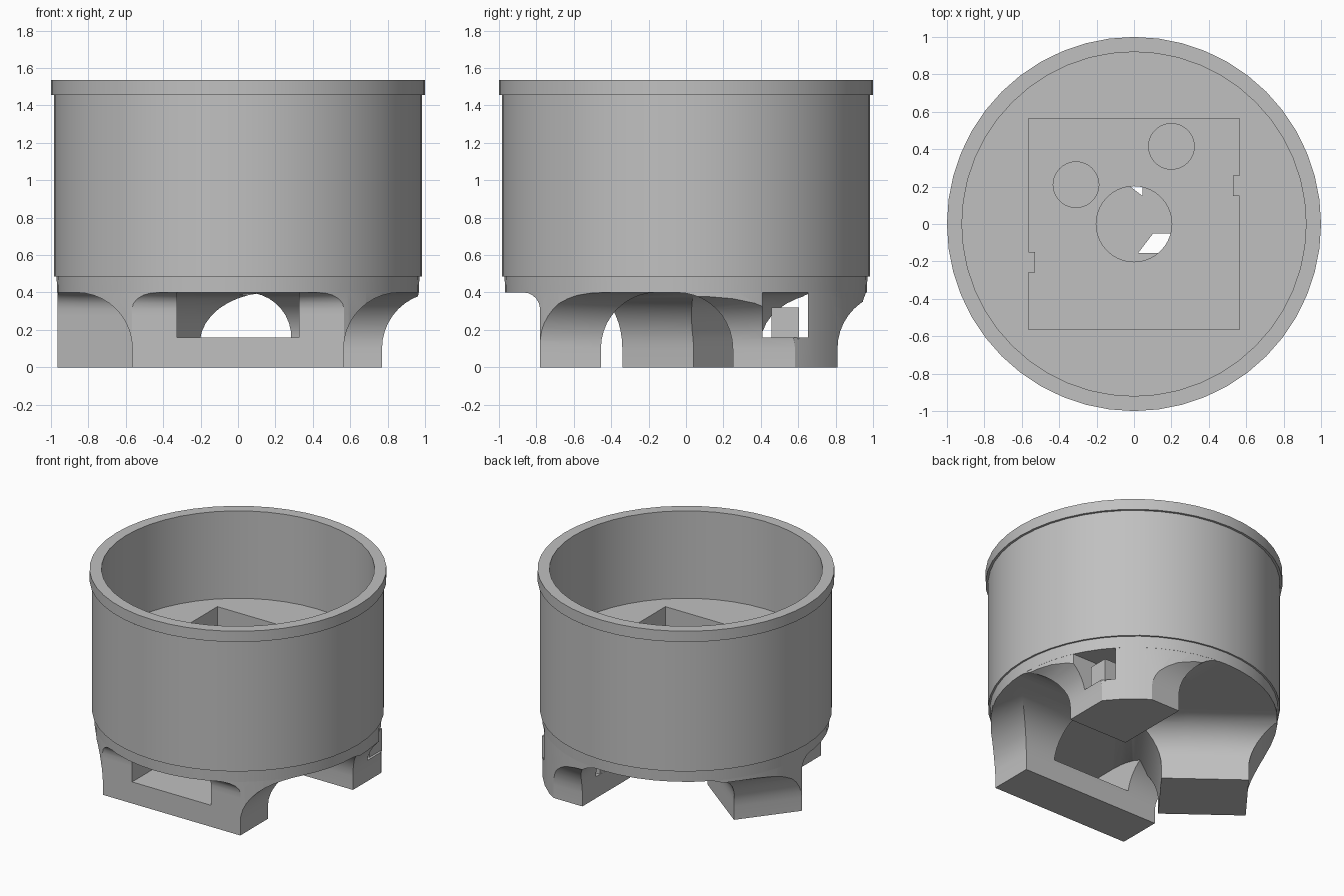
import bpy, bmesh
from math import sin, cos, pi, radians, sqrt
from mathutils import Matrix

cube = bpy.data.objects.get("Cube")
if cube:
    bpy.data.objects.remove(cube, do_unlink=True)

grey = bpy.data.materials.new("plain grey")
grey.use_nodes = True
colour = (0.53, 0.53, 0.53, 1)
grey.diffuse_color = colour
grey.node_tree.nodes["Principled BSDF"].inputs["Base Color"].default_value = colour

SEGMENTS = 48
PLATE = 0.4       # underside of the cup
SHELF = 0.16      # bottom of the openings in the feet


def add(name, bm):
    bmesh.ops.recalc_face_normals(bm, faces=bm.faces)
    mesh = bpy.data.meshes.new(name)
    bm.to_mesh(mesh)
    bm.free()
    mesh.materials.append(grey)
    ob = bpy.data.objects.new(name, mesh)
    bpy.context.scene.collection.objects.link(ob)
    return ob


def box(name, x, y, z, frame=Matrix()):
    bm = bmesh.new()
    bmesh.ops.create_cube(bm, size=1)
    for v in bm.verts:
        v.co = [(r[0] + r[1]) / 2 + c * (r[1] - r[0]) for r, c in zip((x, y, z), v.co)]
    bm.transform(frame)
    return add(name, bm)


def cylinder(name, x, y, radius, z0, z1, segments=SEGMENTS):
    bm = bmesh.new()
    bmesh.ops.create_cone(bm, cap_ends=True, segments=segments, radius1=radius,
                          radius2=radius, depth=z1 - z0,
                          matrix=Matrix.Translation((x, y, (z0 + z1) / 2)))
    return add(name, bm)


def lathe(name, profile):
    bm = bmesh.new()
    rings = []
    for r, z in profile:
        if r == 0:
            rings.append([bm.verts.new((0, 0, z))] * SEGMENTS)
        else:
            rings.append([bm.verts.new((r * cos(2 * pi * i / SEGMENTS),
                                        r * sin(2 * pi * i / SEGMENTS), z))
                          for i in range(SEGMENTS)])
    for a, b in zip(rings, rings[1:]):
        for i in range(SEGMENTS):
            j = (i + 1) % SEGMENTS
            bm.faces.new(dict.fromkeys((a[i], a[j], b[j], b[i])))
    return add(name, bm)


def boolean(ob, cutter, operation="DIFFERENCE"):
    cutter.hide_render = True
    mod = ob.modifiers.new("cut", "BOOLEAN")
    mod.operation, mod.object, mod.solver = operation, cutter, "EXACT"
    bpy.context.view_layer.update()
    graph = bpy.context.evaluated_depsgraph_get()
    mesh = bpy.data.meshes.new_from_object(ob.evaluated_get(graph))
    ob.modifiers.clear()
    ob.data = mesh
    bpy.data.objects.remove(cutter, do_unlink=True)


def smooth(ob):
    bpy.ops.object.select_all(action="DESELECT")
    ob.select_set(True)
    bpy.context.view_layer.objects.active = ob
    bpy.ops.object.shade_smooth_by_angle(angle=radians(30))


def flare(z, r):
    # outward offset of a side that sweeps into the plate with radius r
    h = min(z, PLATE) - (PLATE - r)
    return r - sqrt(max(r * r - h * h, 0)) if h > 0 else 0


def foot(name, origin, angle, depth, half, opening, radii, tab=None):
    # local x points outward, local y runs along the foot
    frame = Matrix.Translation((*origin, 0)) @ Matrix.Rotation(radians(angle), 4, "Z")
    inner, outer, side = radii
    levels = [0] + [0.1 + 0.3 * sin(radians(9 * i)) for i in range(11)] + [PLATE + 0.02]
    bm = bmesh.new()
    rings = []
    for z in levels:
        x0, x1 = -flare(z, inner), depth + flare(z, outer)
        y = half + flare(z, side)
        rings.append([bm.verts.new(p) for p in
                      ((x0, -y, z), (x1, -y, z), (x1, y, z), (x0, y, z))])
    for a, b in zip(rings, rings[1:]):
        for i in range(4):
            j = (i + 1) % 4
            bm.faces.new((a[i], a[j], b[j], b[i]))
    bm.faces.new(rings[0][::-1])
    bm.faces.new(rings[-1])
    bm.transform(frame)
    ob = add(name, bm)
    boolean(ob, cylinder("trim", 0, 0, 0.966, -0.1, 0.6), "INTERSECT")
    boolean(ob, box("opening", (-0.4, 1), opening, (SHELF, PLATE), frame))
    smooth(ob)
    if tab:
        box(name + "_tab", (0, depth - 0.01), (-tab, tab), (SHELF - 0.01, 0.32), frame)


# Cup: stepped outer wall, rim and raised inner floor
cup = lathe("cup", [(0, PLATE), (0.967, PLATE), (0.97, 0.485), (0.983, 0.485),
                    (0.983, 1.455), (1, 1.455), (1, 1.535), (0.92, 1.535),
                    (0.92, 0.885), (0, 0.885)])

# Square pocket with two small keys left standing on its sides
pocket = box("pocket", (-0.565, 0.565), (-0.565, 0.565), (0.48, 1.1))
for s in (-1, 1):
    key = sorted((s * 0.53, s * 0.7))
    boolean(pocket, box("key", key, sorted((s * 0.15, s * 0.26)), (0.3, 1.2)))
boolean(cup, pocket)

# Round holes through the pocket floor
for x, y, r in ((0, 0, 0.202), (-0.31, 0.21, 0.122), (0.2, 0.415, 0.122)):
    boolean(cup, cylinder("hole", x, y, r, 0.3, 0.6, 40))
smooth(cup)

# Wide front foot and two smaller notched feet
foot("front_foot", (0, -0.455), -90, 0.325, 0.565, (-0.325, 0.325), (0.3, 0.09, 0.3))
foot("left_foot", (0.285, 0.53), 0, 0.485, 0.28, (-0.122, 0.122), (0.24, 0.3, 0.3), 0.073)
foot("right_foot", (-0.44, 0.22), 232.5, 0.48, 0.295, (-0.122, 0.122), (0.24, 0.09, 0.3), 0.073)
